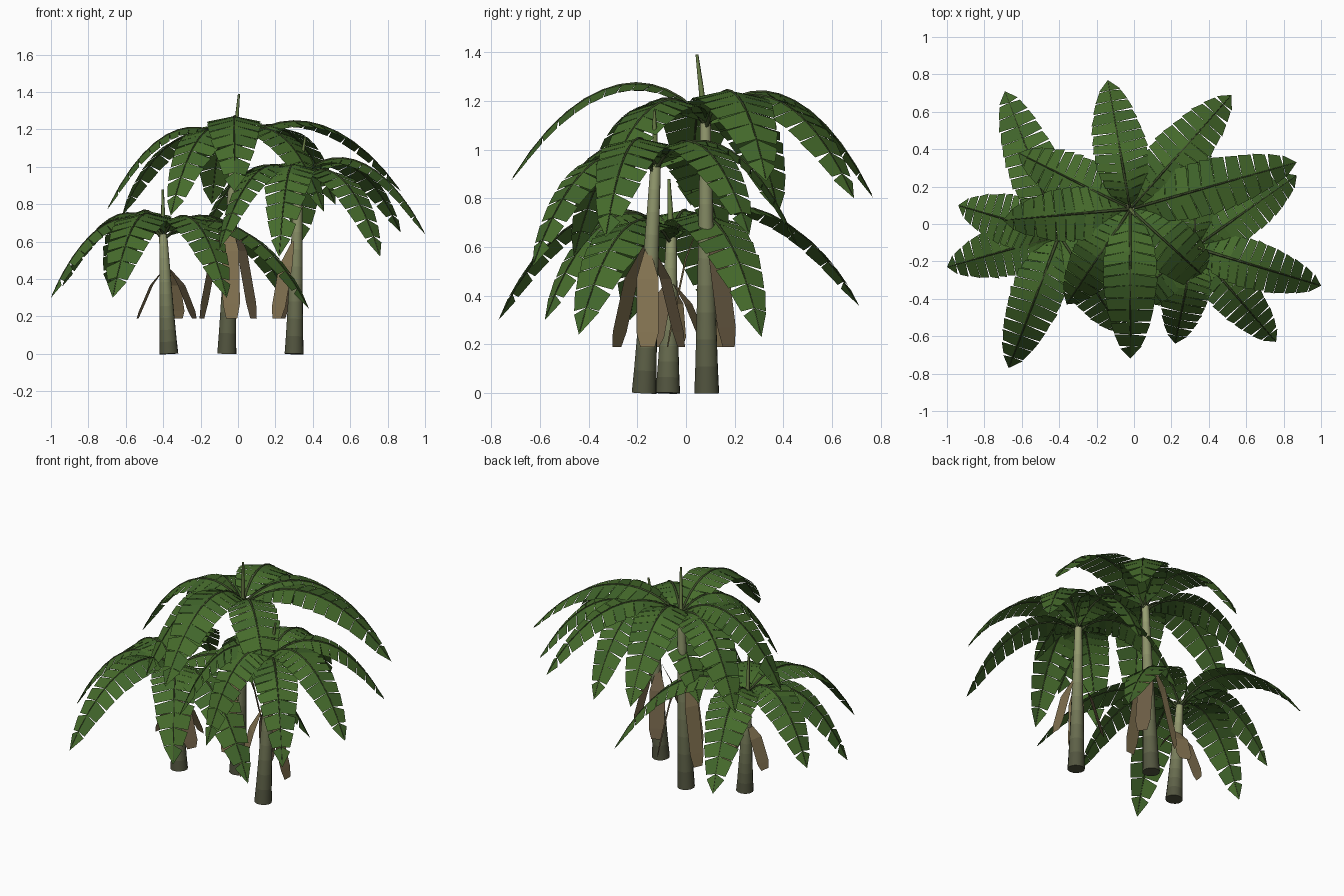
import bpy, bmesh, math, random
from mathutils import Vector as V

if "Cube" in bpy.data.objects:
    bpy.data.objects.remove(bpy.data.objects["Cube"])

random.seed(4)

def mat(name, r, g, b):
    m = bpy.data.materials.new(name)
    m.diffuse_color = (r, g, b, 1)
    m.use_nodes = True
    m.node_tree.nodes["Principled BSDF"].inputs["Base Color"].default_value = m.diffuse_color
    return m

LEAF = [mat("leaf_green", 0.062, 0.15, 0.025), mat("leaf_deep", 0.052, 0.13, 0.024)]
RIB = mat("midrib", 0.05, 0.075, 0.025)
DEAD = [mat("dry_leaf", 0.22, 0.165, 0.08), mat("dry_leaf_dark", 0.15, 0.11, 0.06)]
SHOOT = mat("shoot_green", 0.16, 0.23, 0.07)
BARK = [mat(f"stem_{i}", 0.085 + 0.025 * i, 0.09 + 0.028 * i, 0.05 + 0.013 * i) for i in range(10)]

def finish(bm, name, mats):
    me = bpy.data.meshes.new(name)
    bm.to_mesh(me)
    bm.free()
    for m in mats:
        me.materials.append(m)
    ob = bpy.data.objects.new(name, me)
    bpy.context.collection.objects.link(ob)
    return ob

def tube(bm, pts, radii, sides, mat_of=lambda i: 0, smooth=True):
    rings = []
    for i, p in enumerate(pts):
        d = (pts[min(i + 1, len(pts) - 1)] - pts[max(i - 1, 0)]).normalized()
        u = d.cross(V((0.31, 0.95, 0.02))).normalized()
        v = d.cross(u)
        rings.append([bm.verts.new(p + radii[i] * (math.cos(a) * u + math.sin(a) * v))
                      for a in (math.tau * k / sides for k in range(sides))])
    for i in range(len(rings) - 1):
        for k in range(sides):
            j = (k + 1) % sides
            f = bm.faces.new((rings[i][k], rings[i][j], rings[i + 1][j], rings[i + 1][k]))
            f.material_index = mat_of(i)
            f.smooth = smooth
    bm.faces.new(rings[0][::-1])
    bm.faces.new(rings[-1]).material_index = mat_of(len(rings) - 2)

def leaf(name, root, tip, rise, width, strips=13):
    """Arched blade split into strips along a midrib."""
    flat = V((tip.x - root.x, tip.y - root.y, 0))
    side = V((-flat.y, flat.x, 0)).normalized()
    up = V((0, 0, rise))
    p1, p2 = root + flat * 0.22 + up, root + flat * 0.64 + up

    def at(t):
        s = 1 - t
        return s**3 * root + 3 * s * s * t * p1 + 3 * s * t * t * p2 + t**3 * tip

    def half(t):
        s = max(0, min(1, (t - 0.04) / 0.96))
        return width * max(0, math.sin(math.pi * s ** 0.85)) ** 0.55

    def edge(t, w, sgn):
        d = (at(min(1, t + 0.01)) - at(t - 0.01)).normalized()
        n = d.cross(side)
        n = n if n.z > 0 else -n
        return at(t) + sgn * side * w * 0.97 - n * w * 0.2 + d * w * 0.15

    bm = bmesh.new()
    ts = [0.04 + 0.96 * i / strips for i in range(strips + 1)]
    for sgn in (-1, 1):
        for i in range(strips):
            a, b = ts[i], ts[i + 1]
            gap = (b - a) * random.uniform(0.03, 0.07 + 0.2 * i / strips)
            pts = [at(a), at(b)]
            if i < strips - 1:
                pts.append(edge(b, half(b) * random.uniform(0.94, 1.0), sgn))
            if i > 0:
                pts.append(edge(a + gap, half(a + gap) * random.uniform(0.98, 1.05), sgn))
            vs = [bm.verts.new(p) for p in pts]
            f = bm.faces.new(vs if sgn < 0 else vs[::-1])
            f.material_index = random.choice((0, 0, 1))
    # midrib
    n = 12
    tube(bm, [at(i / n * 0.99) for i in range(n + 1)],
         [0.007 * (1 - i / n) + 0.002 for i in range(n + 1)], 4, lambda i: 2)
    finish(bm, name, LEAF + [RIB])

def dry_leaf(name, axis, z_top, ang, dark):
    """Flat brown blade hanging down beside the stem."""
    out = V((math.cos(ang), math.sin(ang), 0))
    side = V((-out.y, out.x, 0))
    # fraction down, distance out, half width
    prof = [(0, 0.02, 0.008), (0.32, 0.085, 0.046), (0.85, 0.145, 0.046), (1, 0.16, 0.03)]
    bm = bmesh.new()
    rows = []
    for f, r, w in prof:
        z = z_top + (0.19 - z_top) * f
        c = V((axis.x, axis.y, z)) + out * r
        rows.append([bm.verts.new(p) for p in (c - side * w, c + side * w)])
    for a, b in zip(rows, rows[1:]):
        bm.faces.new((a[0], b[0], b[1], a[1])).material_index = dark
    finish(bm, name, DEAD)

# base, top, shoot tip, arch rise range, blade half width, leaf tips, dry leaf height, dry leaf angles
PLANTS = {
    "tall": ((-0.06, 0.085, 0), (-0.02, 0.08, 1.11), (0.005, 0.045, 1.39), (.17, .245), 0.15,
             [(-.14, .77, .80), (.52, .69, .80), (.87, .33, .87), (-.02, -.72, .87),
              (-.70, .02, .77), (-.62, .38, .74), (-.36, -.43, .74), (.46, -.36, .76)],
             0.72, (-85, 35, 155)),
    "middle": ((0.30, -0.172, 0), (0.322, -0.125, 0.93), (0.36, -0.13, 1.16), (.15, .19), 0.135,
               [(1.0, -.33, .64), (.87, .26, .65), (.76, -.63, .52), (.22, -.64, .52),
                (-.10, -.46, .56), (-.20, .15, .60), (.34, .46, .60)],
               0.60, (0, 120, 232)),
    "short": ((-0.37, -0.075, 0), (-0.40, -0.06, 0.64), (-0.402, -0.07, 0.88), (.17, .20), 0.145,
              [(-.69, .71, .36), (-.94, .10, .36), (-1.0, -.23, .30), (-.67, -.77, .30),
               (-.06, -.58, .30), (.38, -.44, .24), (.30, .31, .23)],
              0.45, (170, -25, 70)),
}

for name, (base, top, shoot, rise, width, tips, dry_z, dry_angles) in PLANTS.items():
    base, top, shoot = V(base), V(top), V(shoot)
    # tapered stem, paler towards the crown
    n = 10
    bm = bmesh.new()
    tube(bm, [base.lerp(top, i / n) for i in range(n + 1)],
         [0.052 - 0.03 * (i / n) ** 0.8 for i in range(n + 1)], 12, lambda i: i)
    finish(bm, name + "_stem", BARK)
    # rolled new shoot
    bm = bmesh.new()
    tube(bm, [top - V((0, 0, 0.03)), top.lerp(shoot, 0.5), shoot], [0.014, 0.011, 0.006], 6)
    finish(bm, name + "_shoot", [SHOOT])
    # green crown, lower tips arch less
    lo, hi = min(t[2] for t in tips), max(t[2] for t in tips)
    for i, t in enumerate(tips):
        root = top - V((0, 0, 0.015 * (i % 3)))
        arch = rise[0] + (rise[1] - rise[0]) * (t[2] - lo) / (hi - lo)
        leaf(f"{name}_leaf_{i}", root, V(t), arch, width)
    # dead leaves
    for i, a in enumerate(dry_angles):
        axis = base.lerp(top, 0.3)
        dry_leaf(f"{name}_dry_leaf_{i}", axis, dry_z, math.radians(a), i % 2)
